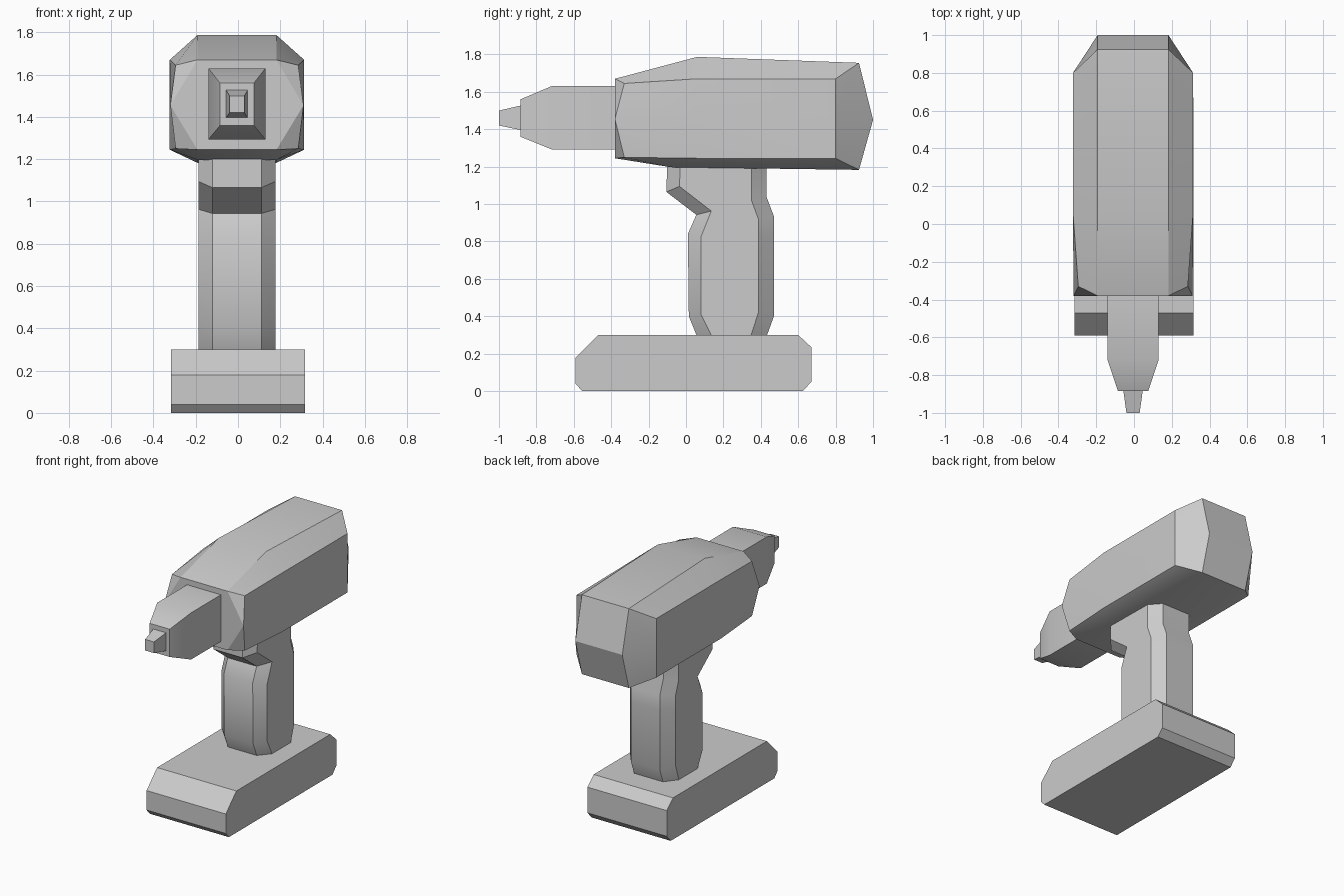
import bpy, bmesh, math

if "Cube" in bpy.data.objects:
    bpy.data.objects.remove(bpy.data.objects["Cube"])

CX = -0.005  # slight sideways offset of upper parts


def finish(name, rings, extra=(), caps=(True, True)):
    """Loft equal-length closed rings; extra = (points, faces) appended by index."""
    bm = bmesh.new()
    n = len(rings[0])
    vs = [bm.verts.new(p) for r in rings for p in r]
    for k in range(len(rings) - 1):
        for i in range(n):
            j = (i + 1) % n
            bm.faces.new([vs[k * n + i], vs[k * n + j], vs[k * n + n + j], vs[k * n + n + i]])
    if caps[0]:
        bm.faces.new(vs[:n])
    if caps[1]:
        bm.faces.new(vs[-n:])
    if extra:
        vs += [bm.verts.new(p) for p in extra[0]]
        for f in extra[1]:
            bm.faces.new([vs[i] for i in f])
    bmesh.ops.recalc_face_normals(bm, faces=bm.faces)
    me = bpy.data.meshes.new(name)
    bm.to_mesh(me)
    bm.free()
    ob = bpy.data.objects.new(name, me)
    bpy.context.collection.objects.link(ob)
    bpy.context.view_layer.objects.active = ob
    ob.select_set(True)
    bpy.ops.object.shade_smooth_by_angle(angle=math.radians(25))
    ob.select_set(False)
    return ob


def mirror_ring(half):
    return [(CX + x, y, z) for x, y, z in half] + [(CX - x, y, z) for x, y, z in reversed(half)]


def rect(y, hx, z0, z1):
    return mirror_ring([(hx, y, z1), (hx, y, z0)])


# Motor housing: three half sections, top to bottom, then pointed rear
front = [(.187, -.38, 1.67), (.29, -.33, 1.645), (.315, -.38, 1.455), (.29, -.33, 1.25), (.187, -.38, 1.245)]
middle = [(.187, .06, 1.787), (.318, .06, 1.67), (.318, .06, 1.455), (.318, .06, 1.245), (.187, -.08, 1.197)]
rear = [(.187, .925, 1.755), (.318, .8, 1.67), (.318, .8, 1.455), (.318, .8, 1.245), (.187, .925, 1.183)]
tips = [(CX + .187, 1.0, 1.45), (CX - .187, 1.0, 1.45)]
faces = [(0, 2, 4, 5, 7, 9), (0, 1, 2), (2, 3, 4), (5, 6, 7), (7, 8, 9),
         (20, 21, 22, 30), (30, 22, 23, 24), (20, 30, 31, 29), (30, 24, 25, 31),
         (29, 31, 27, 28), (31, 25, 26, 27)]
finish("motor_housing", [mirror_ring(r) for r in (front, middle, rear)], (tips, faces), (False, False))

# Chuck and bit
finish("chuck", [rect(-.36, .135, 1.293, 1.63), rect(-.72, .135, 1.293, 1.63), rect(-.885, .08, 1.36, 1.56)])
finish("bit", [rect(-.87, .053, 1.393, 1.53), rect(-1.0, .035, 1.42, 1.5)])

# Handle: per level (front y, z), (front side y, z), (back side y, z), (back y, z)
levels = [
    ((-.1, 1.23), (-.03, 1.23), (.35, 1.23), (.43, 1.23)),
    ((-.105, 1.065), (-.035, 1.095), (.35, 1.02), (.43, 1.04)),
    ((.055, .943), (.135, .963), (.387, .92), (.47, .935)),
    ((.01, .84), (.08, .825), (.387, .825), (.47, .83)),
    ((.015, .4), (.08, .41), (.387, .42), (.47, .4)),
    ((.06, .29), (.14, .29), (.345, .29), (.43, .29)),
]
widths = (.115, .182, .182, .115)
finish("handle", [mirror_ring([(w, y, z) for w, (y, z) in zip(widths, lv)]) for lv in levels])

# Battery base
profile = [(-.59, .04), (-.555, .0), (.625, .0), (.67, .05), (.67, .235), (.6, .3), (-.47, .3), (-.59, .18)]
finish("battery", [[(x, y, z) for y, z in profile] for x in (-.316, .316)])
